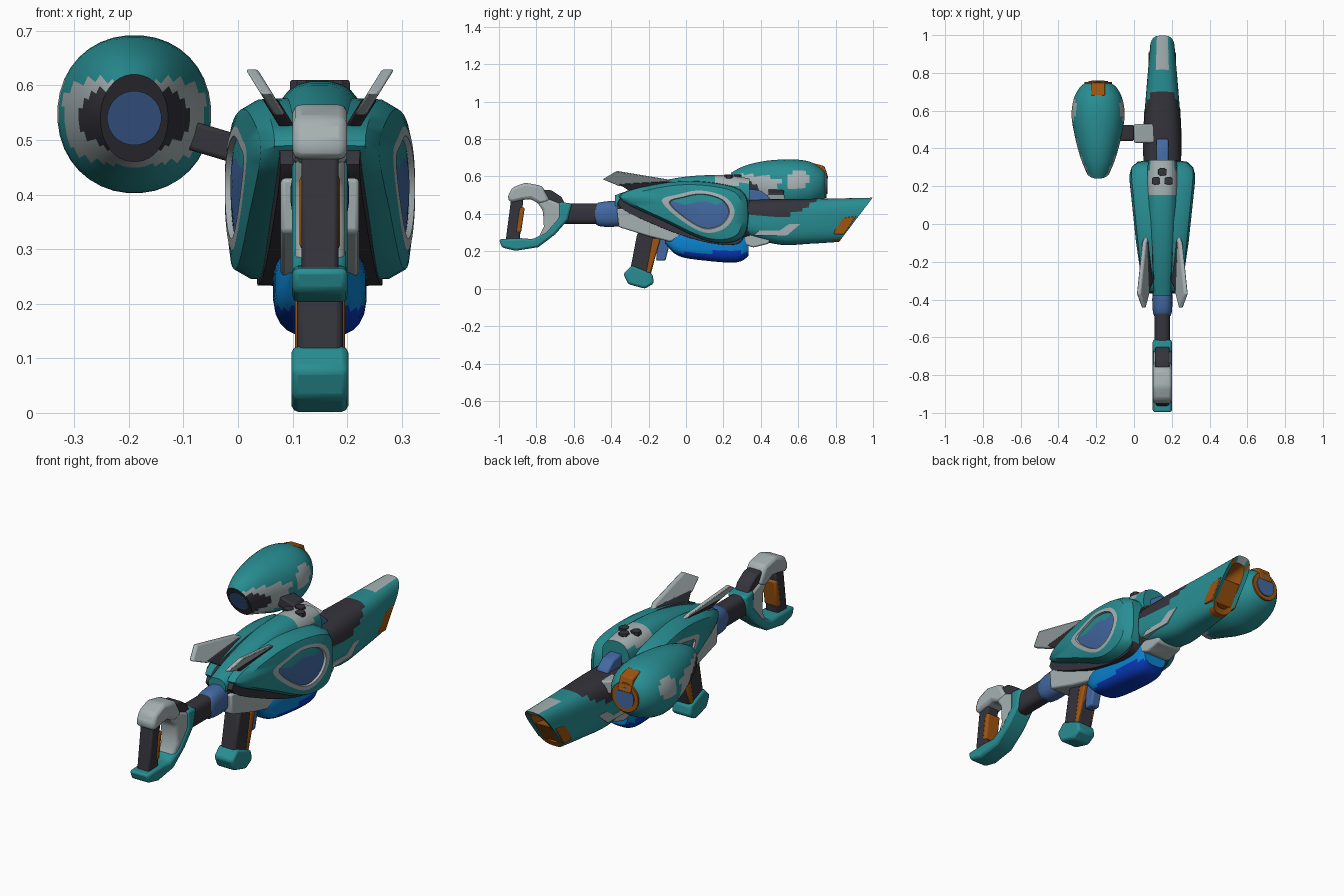
import bpy, bmesh, math
from mathutils import Vector

cube = bpy.data.objects.get("Cube")
if cube:
    bpy.data.objects.remove(cube)

COLOURS = {
    "teal": (0.021, 0.27, 0.29), "pale_grey": (0.38, 0.44, 0.45),
    "charcoal": (0.034, 0.034, 0.044), "steel_blue": (0.055, 0.14, 0.36),
    "bright_blue": (0.003, 0.22, 0.62), "deep_blue": (0.003, 0.04, 0.5),
    "burnt_orange": (0.34, 0.09, 0.005)}
NAMES = list(COLOURS)
MATS = []
for key, rgb in COLOURS.items():
    m = bpy.data.materials.new(key)
    m.use_nodes = True
    m.diffuse_color = (*rgb, 1)
    m.node_tree.nodes["Principled BSDF"].inputs["Base Color"].default_value = (*rgb, 1)
    MATS.append(m)
TEAL, GREY, DARK, STEEL, BRIGHT, DEEP, ORANGE = range(len(NAMES))
AXIS = 0.15      # centre line of the main body
DRONE = -0.19    # centre line of the side pod
made = []


def finish(name, bm, colour, axis, bevel=0, mirror=False):
    """Colour faces by index or rule, then make the object."""
    bmesh.ops.recalc_face_normals(bm, faces=bm.faces)
    for f in bm.faces:
        f.material_index = colour(f.calc_center_median()) if callable(colour) else colour
    me = bpy.data.meshes.new(name)
    bm.to_mesh(me)
    bm.free()
    for m in MATS:
        me.materials.append(m)
    ob = bpy.data.objects.new(name, me)
    bpy.context.collection.objects.link(ob)
    ob.location.x = axis
    if mirror:
        ob.modifiers.new("Mirror", 'MIRROR')
    if bevel:
        b = ob.modifiers.new("Bevel", 'BEVEL')
        b.width, b.segments = bevel, 2
    made.append(ob)


def spline(pts, sub, closed=False):
    """Smooth a row of tuples with a Catmull-Rom curve."""
    n, out = len(pts), []
    pick = (lambda i: pts[i % n]) if closed else (lambda i: pts[max(0, min(n - 1, i))])
    for i in range(n if closed else n - 1):
        for s in range(sub):
            t = s / sub
            out.append(tuple(
                0.5 * (2*b + (c - a)*t + (2*a - 5*b + 4*c - d)*t*t + (3*b - a - 3*c + d)*t**3)
                for a, b, c, d in zip(pick(i - 1), pick(i), pick(i + 1), pick(i + 2))))
    return out if closed else out + [pts[-1]]


def skin(rings, cap_start=True):
    bm = bmesh.new()
    vs = [[bm.verts.new(p) for p in r] for r in rings]
    n = len(rings[0])
    for a, b in zip(vs, vs[1:]):
        for i in range(n):
            bm.faces.new((a[i], a[(i + 1) % n], b[(i + 1) % n], b[i]))
    if cap_start:
        bm.faces.new(vs[0])
    bm.faces.new(vs[-1])
    return bm


def loft(name, stations, colour, axis=AXIS, power=2.5, seg=24, sub=4, tail=()):
    """Stations along y: (y, bottom, top, half width, slant)."""
    rings = []
    for y, lo, hi, w, slant in spline([(*s, 0)[:5] for s in stations], sub) + list(tail):
        ring = []
        for i in range(seg):
            a = math.tau * (i + 0.5) / seg
            c, s = math.cos(a), math.sin(a)
            dz = math.copysign(abs(s)**(2 / power), s) * (hi - lo) / 2
            ring.append((math.copysign(abs(c)**(2 / power), c) * w, y + slant*dz, (lo + hi)/2 + dz))
        rings.append(ring)
    finish(name, skin(rings), colour, axis)


def prism(name, outline, x0, x1, colour, axis=AXIS, bevel=0.008, warp=None, mirror=False):
    """Side outline (y, z) pushed out between two x values."""
    rings = [[Vector((x, y, z)) for y, z in outline] for x in (x0, x1)]
    if warp:
        rings = [[Vector(warp(*p)) for p in r] for r in rings]
    finish(name, skin(rings), colour, axis, bevel, mirror)


# Central body: dark core, spine with pale panel, rear skirt
loft("core", [(-.37, .38, .48, .05), (-.2, .32, .5, .075), (0, .26, .52, .095),
              (.2, .24, .52, .11), (.34, .26, .5, .1)], DARK)
loft("spine", [(-.38, .42, .5, .048), (-.2, .42, .56, .065), (0, .4, .6, .08),
               (.2, .4, .608, .085), (.34, .42, .59, .075)],
     lambda c: GREY if c.y > .13 and c.z > .56 else TEAL)
prism("rear_skirt", [(-.37, .43), (-.36, .33), (-.2, .28), (-.08, .25), (.0, .3), (-.15, .43)],
      -.072, .072, GREY)
for x, y in ((0, .275), (-.033, .228), (.033, .228)):
    loft("panel_dot", [(y - .022, .58, .61, .009), (y - .012, .58, .61, .022),
                       (y + .012, .58, .61, .022), (y + .022, .58, .61, .009)],
         DARK, AXIS + x, power=8, seg=16, sub=1)

# Side shells: dark lip, teal dome, pale teardrop ring, recessed window
SHELL = [(-.36, .49), (-.16, .56), (.07, .575), (.29, .53), (.335, .41),
         (.3, .27), (.13, .25), (-.12, .36)]
DROP = [(-.13, .47), (-.04, .505), (.08, .525), (.21, .49), (.26, .41),
        (.21, .325), (.1, .3), (-.03, .37)]


def ring_at(points, scale, centre, x):
    pts = [(centre[0] + (y - centre[0])*scale, centre[1] + (z - centre[1])*scale)
           for y, z in spline(points, 5, True)]
    return [(x * min(1, 1 - .6*(.25 - y)), y, z) for y, z in pts]


MID, EYE = (.05, .41), (.1, .42)


def shell_colour(rings_done):
    # Colour follows the band order of the side shell
    bands = [TEAL, TEAL, TEAL, GREY, GREY, STEEL, STEEL]
    state = {"n": 0}

    def rule(c):
        band = min(state["n"] // rings_done, len(bands) - 1)
        state["n"] += 1
        return TEAL if bands[band] == STEEL and c.z > .455 else bands[band]
    return rule


shell = [ring_at(SHELL, 1, MID, .07), ring_at(SHELL, .985, MID, .13),
         ring_at(SHELL, .88, MID, .163), ring_at(DROP, 1, EYE, .174),
         ring_at(DROP, .83, EYE, .176), ring_at(DROP, .8, EYE, .166),
         ring_at(DROP, .45, EYE, .172), ring_at(DROP, .1, EYE, .174)]
finish("side_shell", skin(shell, False), shell_colour(len(shell[0])), AXIS, mirror=True)
lip = [(y - .01, z - .035 if z < .5 else z - .01) for y, z in SHELL]
lip = [(min(y, .31), max(z, .245)) for y, z in lip]
finish("shell_lip", skin([ring_at(lip, 1, MID, .05), ring_at(lip, .99, MID, .115)]),
       DARK, AXIS, mirror=True)

# Rear fins leaning outward
lean = lambda x, y, z: (x + .045 + (z - .5)*.62, y, z)
prism("fin", [(-.445, .585), (-.37, .63), (-.1, .585), (-.04, .55), (-.2, .525), (-.36, .55)],
      -.011, .011, GREY, bevel=.005, warp=lean, mirror=True)
prism("fin_root", [(-.36, .56), (-.1, .575), (-.02, .55), (-.05, .49), (-.25, .49)],
      -.014, .014, DARK, bevel=.005, warp=lean, mirror=True)

# Fuel tank below
loft("tank", [(-.11, .24, .3, .055), (-.04, .175, .31, .078), (.1, .15, .31, .086),
              (.27, .14, .31, .082), (.335, .175, .3, .065)],
     lambda c: DEEP if c.z < .195 else BRIGHT, power=3)
prism("tank_bracket", [(.3, .24), (.32, .31), (.47, .3), (.44, .24), (.36, .22)], -.07, .07, GREY)

# Grip and trigger
prism("grip", [(-.26, .3), (-.13, .3), (-.19, .07), (-.3, .09)], -.042, .042, DARK, bevel=.012)
prism("grip_strip", [(-.18, .27), (-.135, .27), (-.19, .085), (-.215, .08)], -.046, .046, ORANGE)
prism("grip_foot", [(-.335, .08), (-.29, .125), (-.18, .08), (-.17, .03), (-.22, 0), (-.31, .025)],
      -.052, .052, TEAL, bevel=.012)
prism("trigger", [(-.15, .28), (-.08, .27), (-.11, .15), (-.16, .15)], -.025, .025, STEEL)

# Stock: tube, collar and looped handle
loft("stock_tube", [(-.7, .345, .455, .042), (-.44, .345, .455, .042)], DARK, power=3, sub=1)
loft("collar", [(-.49, .36, .44, .04), (-.47, .335, .46, .05), (-.4, .33, .47, .054),
                (-.33, .335, .47, .05)], STEEL, sub=2)
prism("stock_arm", [(-.78, .5), (-.68, .46), (-.63, .44), (-.64, .37), (-.7, .29),
                    (-.79, .27), (-.76, .33), (-.765, .42), (-.81, .48)],
      -.046, .046, GREY, bevel=.014)
prism("stock_cap", [(-.955, .49), (-.93, .54), (-.86, .567), (-.77, .55), (-.725, .47),
                    (-.78, .45), (-.83, .48), (-.87, .475), (-.94, .46)],
      -.05, .05, GREY, bevel=.016)
prism("stock_hinge", [(-.77, .53), (-.72, .527), (-.665, .49), (-.64, .44), (-.74, .45)],
      -.038, .038, DARK)
prism("stock_base", [(-1, .265), (-.985, .22), (-.91, .203), (-.79, .222), (-.7, .29),
                     (-.63, .37), (-.61, .455), (-.68, .465), (-.68, .38), (-.75, .3),
                     (-.82, .265), (-.88, .27)], -.051, .051, TEAL, bevel=.012)
prism("stock_post", [(-.965, .25), (-.935, .48), (-.87, .48), (-.89, .25)], -.034, .034, DARK)
prism("stock_pad", [(-.91, .3), (-.89, .435), (-.862, .435), (-.882, .3)], -.037, .037, ORANGE)


# Barrel shroud with slanted, hollow muzzle
def shroud_colour(c):
    if c.y > .78 and abs(c.x) < .047 and c.z < .462:
        return ORANGE
    if c.z > .47 and abs(c.x) < .03 and c.y > .8:
        return GREY
    return DARK if c.y < .7 and c.z > .385 + max(0, c.y - .55)*.6 else TEAL


loft("barrel_shroud", [(.32, .28, .475, .1), (.5, .235, .48, .1), (.7, .24, .482, .085, .3),
                       (.908, .25, .487, .066, .76)], shroud_colour, power=3, sub=7, seg=32,
     tail=[(.9, .275, .46, .046, .76), (.78, .29, .44, .036, .5)])
prism("muzzle_window", [(.81, .375), (.91, .388), (.845, .29), (.79, .29)],
      -.073, .073, ORANGE, bevel=.003)
prism("shroud_stripe", [(.36, .285), (.39, .31), (.5, .31), (.55, .345), (.61, .345),
                        (.54, .285)], -.1, .1, GREY, bevel=0,
      warp=lambda x, y, z: (x * (1.02 - .5*max(0, y - .47)), y, z))
prism("barrel_coupling", [(.32, .46), (.32, .535), (.4, .525), (.45, .485), (.45, .46)],
      -.032, .032, STEEL)

# Arm carrying the side pod
slope = lambda x, y, z: (x, y, z - .3*x)
prism("arm_mount", [(.43, .44), (.43, .505), (.53, .505), (.53, .44)], 0, .11, GREY, 0, warp=slope)
prism("arm", [(.44, .455), (.44, .51), (.525, .51), (.525, .455)], -.12, 0, DARK, 0, warp=slope)


# Side pod with a visor on its rear end
def pod_colour(c):
    if math.hypot(c.y - .6, c.z - .58) < .057 and abs(c.x) > .07:
        return GREY
    d = math.hypot(c.x * .6, c.z - .54)
    if c.y > .5 or c.z > .61:
        return TEAL
    return DARK if d < .062 else GREY if d < .09 else TEAL


loft("pod", [(.28, .46, .62, .062, -.5), (.36, .435, .658, .095, -.4), (.46, .41, .685, .122, -.2),
             (.57, .403, .692, .141), (.66, .425, .68, .13), (.72, .46, .65, .1),
             (.745, .49, .625, .07)], pod_colour, DRONE, power=2.1, seg=36, sub=4)
loft("visor_lens", [(.274, .49, .59, .05, -.5), (.285, .49, .59, .05, -.5)],
     lambda c: TEAL if c.z > .56 else STEEL, DRONE, power=2, sub=1)
loft("pod_ring", [(.7, .485, .63, .073), (.752, .485, .63, .073)], ORANGE, DRONE, power=2, sub=1)
loft("pod_glass", [(.72, .505, .61, .052), (.757, .505, .61, .052)], STEEL, DRONE, power=2, sub=1)
prism("pod_bracket", [(.68, .672), (.74, .655), (.762, .59), (.73, .575), (.68, .62)],
      -.036, .036, ORANGE, DRONE, .005)

# Smooth shading with sharp edges kept
bpy.ops.object.select_all(action='DESELECT')
for ob in made:
    ob.select_set(True)
bpy.context.view_layer.objects.active = made[0]
bpy.ops.object.shade_smooth_by_angle(angle=math.radians(35))
